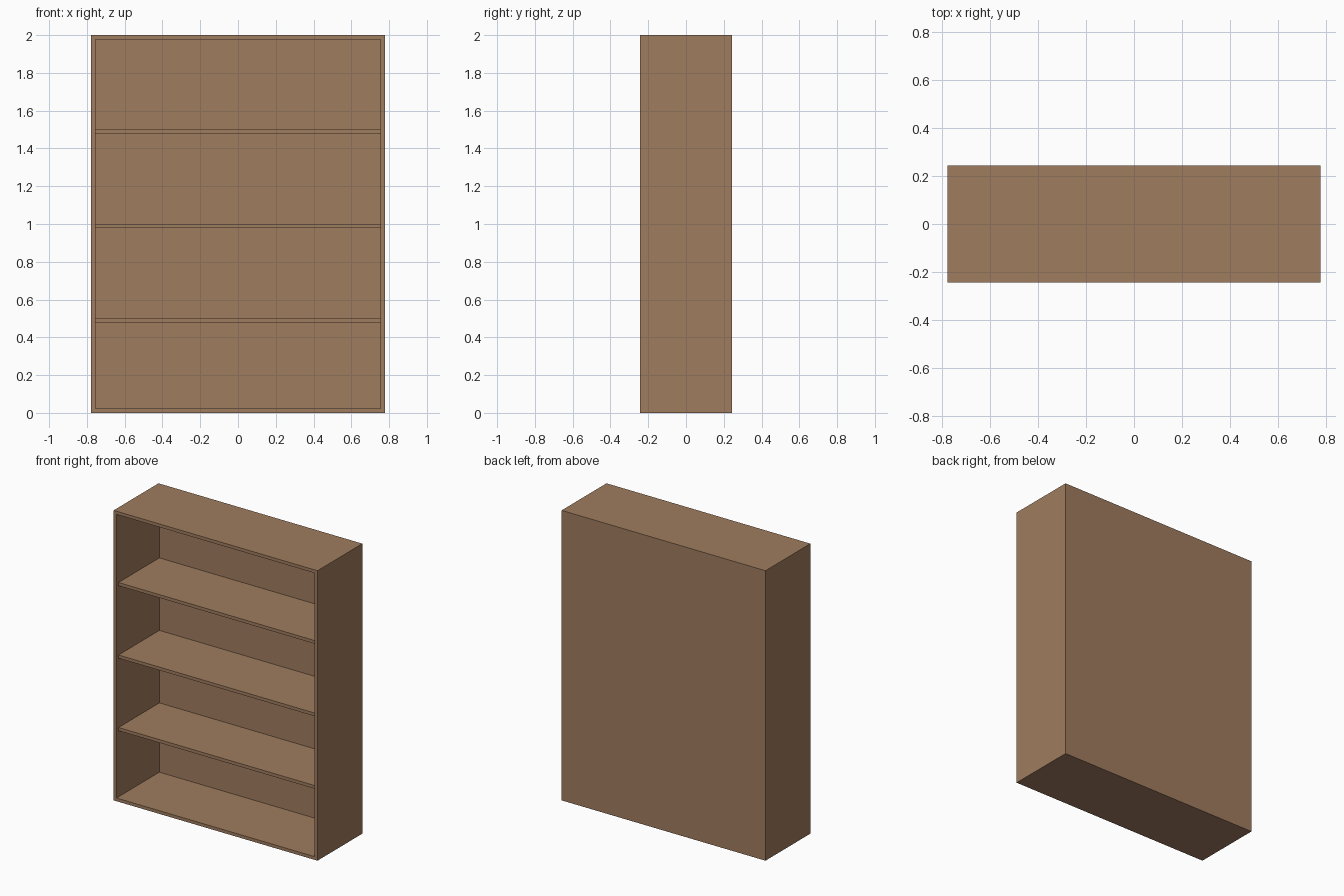
import bpy

if "Cube" in bpy.data.objects:
    bpy.data.objects.remove(bpy.data.objects["Cube"])

# one brown wood colour
wood = bpy.data.materials.new("brown_wood")
wood.diffuse_color = (0.352, 0.202, 0.114, 1)
wood.use_nodes = True
wood.node_tree.nodes["Principled BSDF"].inputs["Base Color"].default_value = wood.diffuse_color


def board(name, lo, hi):
    """Axis-aligned board between two corners."""
    bpy.ops.mesh.primitive_cube_add(size=1, location=[(a + b) / 2 for a, b in zip(lo, hi)])
    ob = bpy.context.object
    ob.name = name
    ob.scale = [b - a for a, b in zip(lo, hi)]
    bpy.ops.object.transform_apply(location=False, rotation=False, scale=True)
    ob.data.materials.append(wood)
    return ob


W, D, H, T = 0.7778, 0.2444, 2.0, 0.0222   # half width, half depth, height, board thickness
inner_x, inner_y = W - T, D - T

# back panel covers the full width
board("back_panel", (-W, inner_y, 0), (W, D, H))

# side panels
board("left_side", (-W, -D, 0), (-inner_x, inner_y, H))
board("right_side", (inner_x, -D, 0), (W, inner_y, H))

# top and bottom boards, flush with the front
board("bottom_board", (-inner_x, -D, 0), (inner_x, inner_y, T))
board("top_board", (-inner_x, -D, H - T), (inner_x, inner_y, H))

# shelves, set back a little from the front
for i in range(1, 4):
    z = 0.5 * i
    board(f"shelf_{i}", (-inner_x, -D + T, z - T), (inner_x, inner_y, z))
